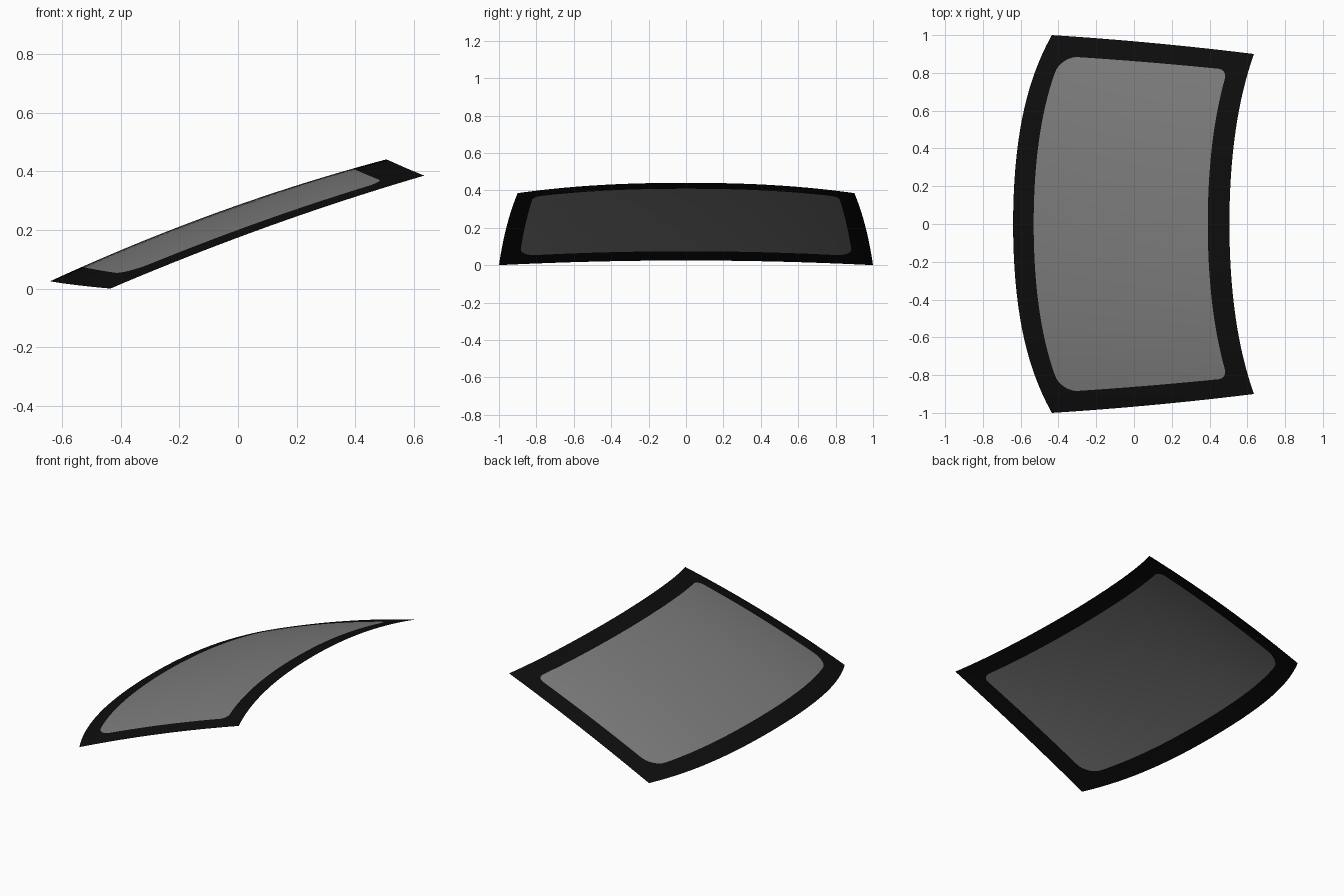
import bpy, bmesh, math

if "Cube" in bpy.data.objects:
    bpy.data.objects.remove(bpy.data.objects["Cube"])


def lerp(a, b, t):
    return a + (b - a) * t


# Curved windscreen surface: u runs side to side (-1..1), v from low edge to high edge (0..1)
def surface(u, v):
    q = u * u
    hump = 4 * v * (1 - v)
    x = lerp(-0.64 + 0.13 * q + 0.075 * q * q, 0.505 + 0.1 * q + 0.03 * q * q, v)
    y = u * (lerp(1.0, 0.9, v) + 0.008 * hump)
    z = lerp(0.025 * (1 - q), 0.44 - 0.055 * abs(u) ** 2.3, v) + lerp(0.028, 0.018, q) * hump
    return x, y, z


# Closed outline in (u, v): rectangle with rounded corners, same point count for any radius
def outline(u1, v0, v1, low_r, high_r, long_n=36, short_n=20, arc_n=8):
    corners = [(u1, v0, low_r, -90), (u1, v1, high_r, 0),
               (-u1, v1, high_r, 90), (-u1, v0, low_r, 180)]
    arcs = []
    for cu, cv, (ru, rv), start in corners:
        ou = cu - math.copysign(ru, cu)
        ov = cv + rv if cv == v0 else cv - rv
        angles = [math.radians(start + 90 * i / arc_n) for i in range(arc_n + 1)]
        arcs.append([(ou + ru * math.cos(a), ov + rv * math.sin(a)) for a in angles])
    pts = []
    for i, arc in enumerate(arcs):
        pts += arc
        a, b = arc[-1], arcs[(i + 1) % 4][0]
        n = short_n if i % 2 == 0 else long_n
        pts += [(lerp(a[0], b[0], k / n), lerp(a[1], b[1], k / n)) for k in range(1, n)]
    return pts


def blend(loop_a, loop_b, t):
    return [(lerp(a[0], b[0], t), lerp(a[1], b[1], t)) for a, b in zip(loop_a, loop_b)]


# Skin a list of (u, v) loops, ordered from outside to inside, onto the surface
def make_part(name, loops, color):
    bm = bmesh.new()
    rings = [[bm.verts.new(surface(u, v)) for u, v in loop] for loop in loops]
    for outer, inner in zip(rings, rings[1:]):
        n = len(outer)
        for i in range(n):
            j = (i + 1) % n
            bm.faces.new((outer[i], inner[i], inner[j], outer[j]))
    bmesh.ops.remove_doubles(bm, verts=bm.verts, dist=1e-5)
    bm.normal_update()
    for f in bm.faces:
        if f.normal.z < 0:
            f.normal_flip()
        f.smooth = True
    mesh = bpy.data.meshes.new(name)
    bm.to_mesh(mesh)
    bm.free()
    mat = bpy.data.materials.new(name + "_material")
    mat.diffuse_color = color
    mat.use_nodes = True
    mat.node_tree.nodes["Principled BSDF"].inputs["Base Color"].default_value = mat.diffuse_color
    mesh.materials.append(mat)
    obj = bpy.data.objects.new(name, mesh)
    bpy.context.collection.objects.link(obj)
    return obj


edge = outline(1.0, 0.0, 1.0, (0, 0), (0, 0))
opening = outline(0.895, 0.095, 0.9, (0.085, 0.08), (0.05, 0.045))
center = [(0.0, 0.5)] * len(edge)

# Black painted band around the rim
make_part("windscreen_border", [blend(edge, opening, i / 4) for i in range(5)],
          (0.004, 0.004, 0.004, 1))

# Grey glass filling the opening
make_part("windscreen_glass", [blend(opening, center, i / 16) for i in range(17)],
          (0.2, 0.2, 0.2, 1))
